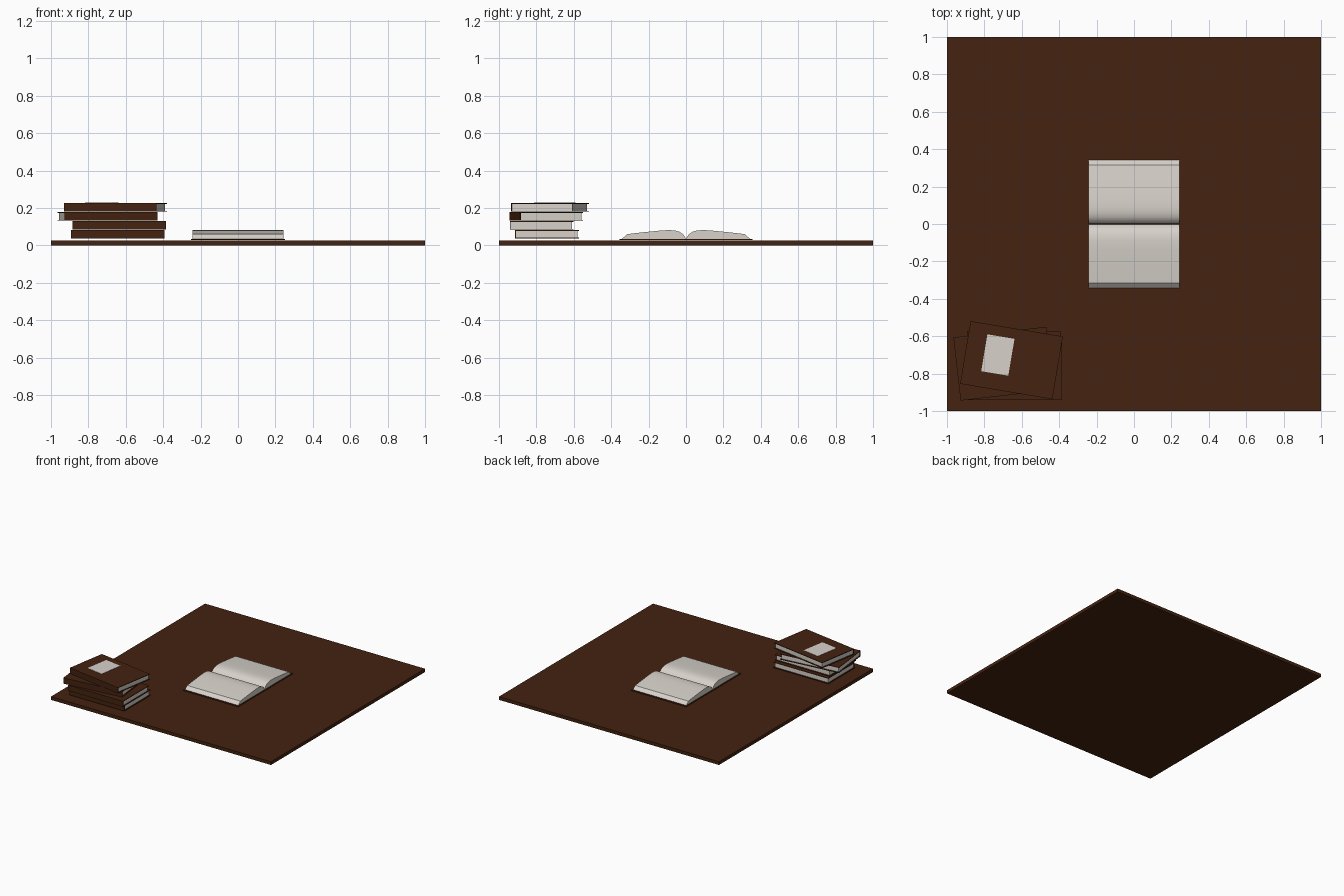
import bpy, bmesh, math
from mathutils import Matrix, Vector

cube = bpy.data.objects.get("Cube")
if cube:
    bpy.data.objects.remove(cube, do_unlink=True)


def material(name, rgb):
    m = bpy.data.materials.new(name)
    m.use_nodes = True
    m.diffuse_color = (*rgb, 1)
    bsdf = next(n for n in m.node_tree.nodes if n.type == 'BSDF_PRINCIPLED')
    bsdf.inputs["Base Color"].default_value = (*rgb, 1)
    return m


BROWN = material("dark brown", (0.058, 0.016, 0.005))
PAPER = material("paper", (0.68, 0.64, 0.59))


def finish(name, bm, mat, place=Matrix()):
    bmesh.ops.recalc_face_normals(bm, faces=bm.faces)
    bm.transform(place)
    mesh = bpy.data.meshes.new(name)
    bm.to_mesh(mesh)
    bm.free()
    mesh.materials.append(mat)
    obj = bpy.data.objects.new(name, mesh)
    bpy.context.collection.objects.link(obj)
    return obj


def box(name, lo, hi, mat, place=Matrix()):
    bm = bmesh.new()
    bmesh.ops.create_cube(bm, size=1)
    lo, hi = Vector(lo), Vector(hi)
    for v in bm.verts:
        v.co = [a + (b - a) * (c + 0.5) for a, b, c in zip(lo, hi, v.co)]
    return finish(name, bm, mat, place)


def extrude_profile(name, points, half_width, mat, place=Matrix()):
    """Extrude a closed (y, z) outline along x."""
    bm = bmesh.new()
    face = bm.faces.new([bm.verts.new((-half_width, y, z)) for y, z in points])
    new = bmesh.ops.extrude_face_region(bm, geom=[face])["geom"]
    bmesh.ops.translate(bm, vec=(2 * half_width, 0, 0),
                        verts=[g for g in new if isinstance(g, bmesh.types.BMVert)])
    obj = finish(name, bm, mat, place)
    bpy.ops.object.select_all(action='DESELECT')
    obj.select_set(True)
    bpy.context.view_layer.objects.active = obj
    bpy.ops.object.shade_smooth_by_angle(angle=math.radians(30))
    return obj


# Table board
box("board", (-1, -1, 0), (1, 1, 0.027), BROWN)

# Stack of closed books: spine towards the front, pages on the other sides
HX, HY, THICK, COVER = 0.25, 0.17, 0.047, 0.005


def closed_book(name, x, y, z, angle):
    place = Matrix.Translation((x, y, z)) @ Matrix.Rotation(math.radians(angle), 4, 'Z')
    box(name + "_lower_cover", (-HX, -HY, 0), (HX, HY, COVER), BROWN, place)
    box(name + "_upper_cover", (-HX, -HY, THICK - COVER), (HX, HY, THICK), BROWN, place)
    box(name + "_spine", (-HX, -HY, COVER), (HX, -HY + COVER, THICK - COVER), BROWN, place)
    box(name + "_pages", (-HX + 0.008, -HY + COVER, COVER),
        (HX - 0.008, HY - 0.008, THICK - COVER), PAPER, place)
    return place


stack = [(-0.643, -0.743, 0), (-0.636, -0.772, 0), (-0.698, -0.747, 6.5), (-0.655, -0.728, -9.5)]
for i, (x, y, angle) in enumerate(stack):
    top = closed_book(f"book_{i + 1}", x, y, 0.036 + i * 0.048, angle)

# Paper label on the uppermost cover
box("cover_label", (-0.15, -0.085, THICK), (-0.003, 0.115, THICK + 0.002), PAPER, top)

# Open book: flat cover and two mirrored page blocks with a curved top
box("open_cover", (-0.25, -0.355, 0.03), (0.25, 0.355, 0.035), BROWN)
sheet = [(0.003, 0.042), (0.015, 0.06), (0.035, 0.073), (0.06, 0.08), (0.09, 0.082),
         (0.13, 0.08), (0.18, 0.075), (0.25, 0.068), (0.315, 0.06)]
block = [(0.003, 0.035)] + sheet + [(0.342, 0.035)]
for side, name in ((-1, "front"), (1, "back")):
    extrude_profile(name + "_pages", [(side * y, z) for y, z in block], 0.242, PAPER)
